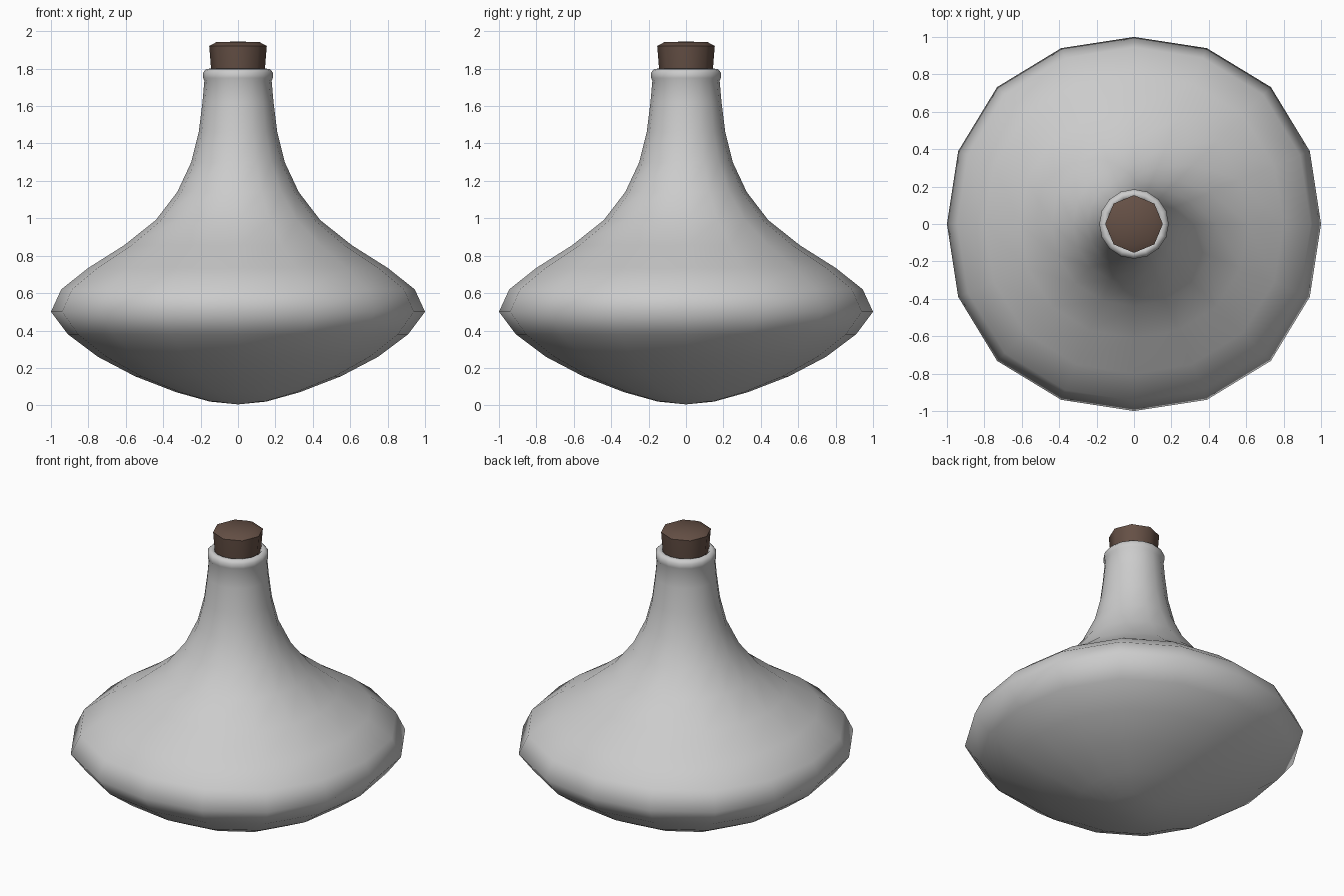
import bpy, bmesh, math

if "Cube" in bpy.data.objects:
    bpy.data.objects.remove(bpy.data.objects["Cube"])


def lathe(name, profile, sides, square=lambda z: 0.0, smooth_angle=60):
    """Spin (radius, z) points around z; square(z) pushes the diagonals out."""
    bm = bmesh.new()
    rings = []
    for r, z in profile:
        if r == 0:
            rings.append([bm.verts.new((0, 0, z))])
            continue
        ring = []
        for i in range(sides):
            a = 2 * math.pi * i / sides
            k = r * (1 + square(z) * (1 - math.cos(4 * a)) / 2)
            ring.append(bm.verts.new((k * math.cos(a), k * math.sin(a), z)))
        rings.append(ring)
    for lo, hi in zip(rings, rings[1:]):
        for i in range(sides):
            j = (i + 1) % sides
            if len(lo) == 1:
                bm.faces.new((lo[0], hi[j], hi[i]))
            elif len(hi) == 1:
                bm.faces.new((lo[i], lo[j], hi[0]))
            else:
                bm.faces.new((lo[i], lo[j], hi[j], hi[i]))
    bmesh.ops.recalc_face_normals(bm, faces=bm.faces)
    mesh = bpy.data.meshes.new(name)
    bm.to_mesh(mesh)
    bm.free()
    obj = bpy.data.objects.new(name, mesh)
    bpy.context.collection.objects.link(obj)
    bpy.ops.object.select_all(action='DESELECT')
    obj.select_set(True)
    bpy.context.view_layer.objects.active = obj
    bpy.ops.object.shade_smooth_by_angle(angle=math.radians(smooth_angle))
    return obj


# Flask: rounded base, wide belly, flared neck, rolled lip and neck opening
flask_profile = [
    (0, 0.005), (0.15, 0.02), (0.33, 0.07), (0.55, 0.155), (0.75, 0.26),
    (0.91, 0.38), (1.0, 0.50), (0.945, 0.62), (0.80, 0.735), (0.61, 0.855),
    (0.44, 0.99), (0.325, 1.14), (0.25, 1.30), (0.21, 1.46), (0.19, 1.62),
    (0.18, 1.735), (0.186, 1.75), (0.186, 1.78), (0.17, 1.798),
    (0.15, 1.80), (0.138, 1.785), (0.135, 1.70), (0.135, 1.60), (0, 1.60),
]
# the belly is slightly squarish in plan, fading to a round neck
lathe("flask", flask_profile, 16,
      lambda z: 0.035 * min(1, max(0, (1.3 - z) / 0.7)), 80)

# Cork: tapered eight-sided stopper with a bevelled top
cork = lathe("cork", [(0, 1.66), (0.125, 1.66), (0.144, 1.80), (0.154, 1.922),
                      (0.115, 1.942), (0, 1.945)], 8, smooth_angle=50)
brown = bpy.data.materials.new("cork_brown")
brown.diffuse_color = (0.13, 0.08, 0.06, 1)
brown.use_nodes = True
brown.node_tree.nodes["Principled BSDF"].inputs["Base Color"].default_value = brown.diffuse_color
cork.data.materials.append(brown)
